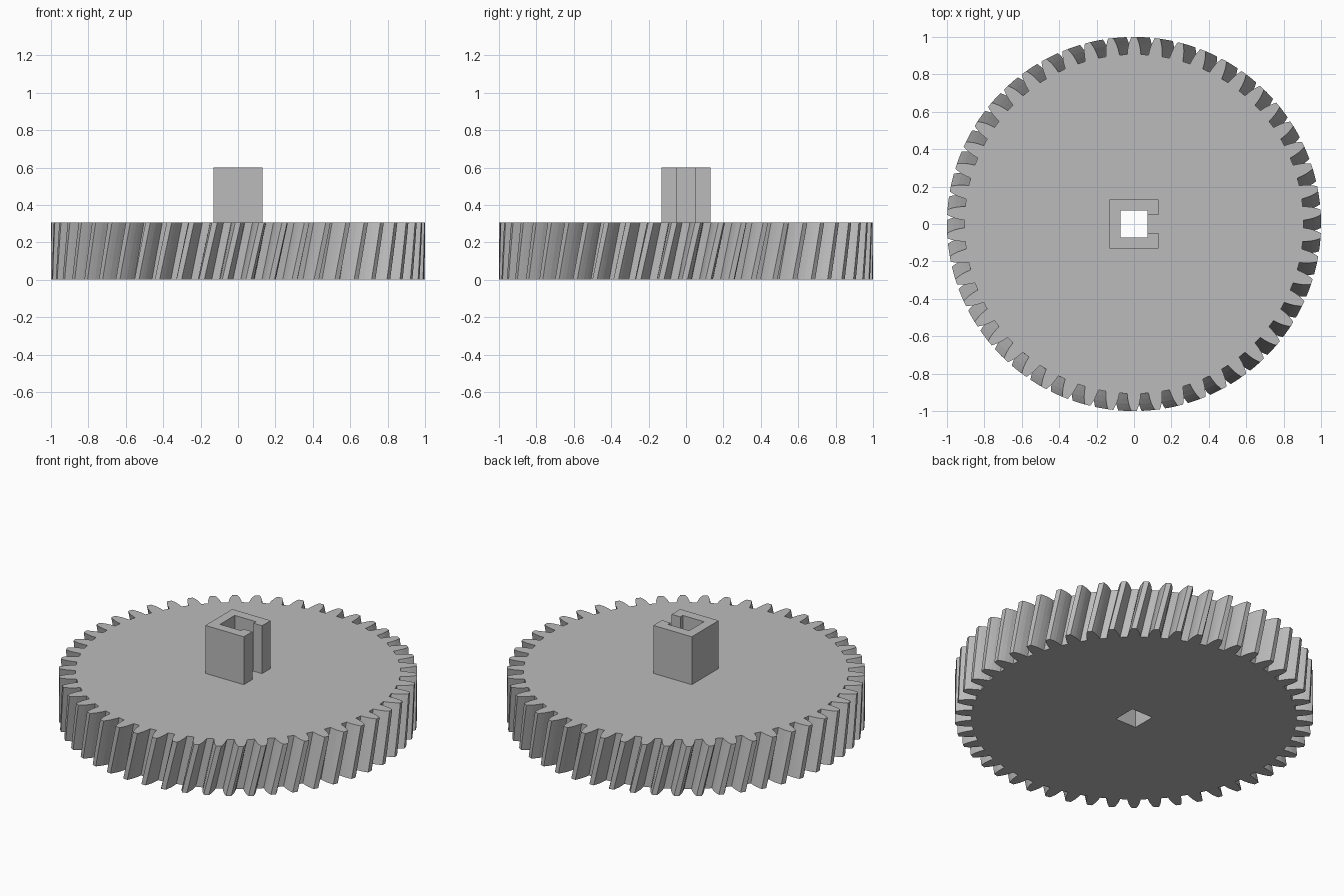
import bpy, bmesh, math

if "Cube" in bpy.data.objects:
    bpy.data.objects.remove(bpy.data.objects["Cube"])

TEETH = 50
PITCH = 2 * math.pi / TEETH
TWIST = math.radians(4)
GEAR_H = 0.305
COLLAR_TOP = 0.6
HOLE = 0.072      # half width of the square bore
COLLAR = 0.131    # half width of the square collar
SLOT = 0.047      # half width of the collar slot

grey = bpy.data.materials.new("plain grey")
grey.diffuse_color = (0.5, 0.5, 0.5, 1)
grey.use_nodes = True
grey.node_tree.nodes["Principled BSDF"].inputs["Base Color"].default_value = grey.diffuse_color


def make_object(name, bm):
    bmesh.ops.recalc_face_normals(bm, faces=bm.faces)
    mesh = bpy.data.meshes.new(name)
    bm.to_mesh(mesh)
    bm.free()
    mesh.materials.append(grey)
    ob = bpy.data.objects.new(name, mesh)
    bpy.context.collection.objects.link(ob)
    return ob


def loft(bm, rings):
    """Join matching closed rings of points with quads."""
    loops = [[bm.verts.new(p) for p in ring] for ring in rings]
    for a, b in zip(loops, loops[1:]):
        n = len(a)
        for i in range(n):
            j = (i + 1) % n
            bm.faces.new((a[i], a[j], b[j], b[i]))


# Half a tooth: (radius, half thickness) from root to tip
flank = [(0.907, 0.0365), (0.935, 0.0335), (0.9615, 0.0285), (0.982, 0.0218), (1.0, 0.0145)]
tooth = [(r, -w / r) for r, w in flank] + [(r, w / r) for r, w in reversed(flank)]


def gear_ring(z):
    turn = math.pi / 2 - TWIST * (1 - z / GEAR_H)
    ring = []
    for k in range(TEETH):
        for r, a in tooth:
            t = turn + k * PITCH + a
            ring.append((r * math.cos(t), r * math.sin(t), z))
    return ring


def square(h, z):
    return [(-h, -h, z), (h, -h, z), (h, h, z), (-h, h, z)]


# Helical gear wheel with a square bore
bm = bmesh.new()
loft(bm, [gear_ring(GEAR_H * i / 3) for i in range(4)])
loft(bm, [square(HOLE, 0), square(HOLE, GEAR_H)])
for z in (0, GEAR_H):
    rim = [e for e in bm.edges if e.is_boundary and all(abs(v.co.z - z) < 1e-5 for v in e.verts)]
    bmesh.ops.triangle_fill(bm, use_beauty=True, edges=rim, normal=(0, 0, 1))
make_object("gear_wheel", bm)

# Square collar, open on one side by a slot
profile = [(COLLAR, SLOT), (COLLAR, COLLAR), (-COLLAR, COLLAR), (-COLLAR, -COLLAR),
           (COLLAR, -COLLAR), (COLLAR, -SLOT), (HOLE, -SLOT), (HOLE, -HOLE),
           (-HOLE, -HOLE), (-HOLE, HOLE), (HOLE, HOLE), (HOLE, SLOT)]
bm = bmesh.new()
base = bm.faces.new([bm.verts.new((x, y, GEAR_H)) for x, y in profile])
top = bmesh.ops.extrude_face_region(bm, geom=[base], use_keep_orig=True)
bmesh.ops.translate(bm, vec=(0, 0, COLLAR_TOP - GEAR_H),
                    verts=[g for g in top["geom"] if isinstance(g, bmesh.types.BMVert)])
make_object("slotted_collar", bm)
